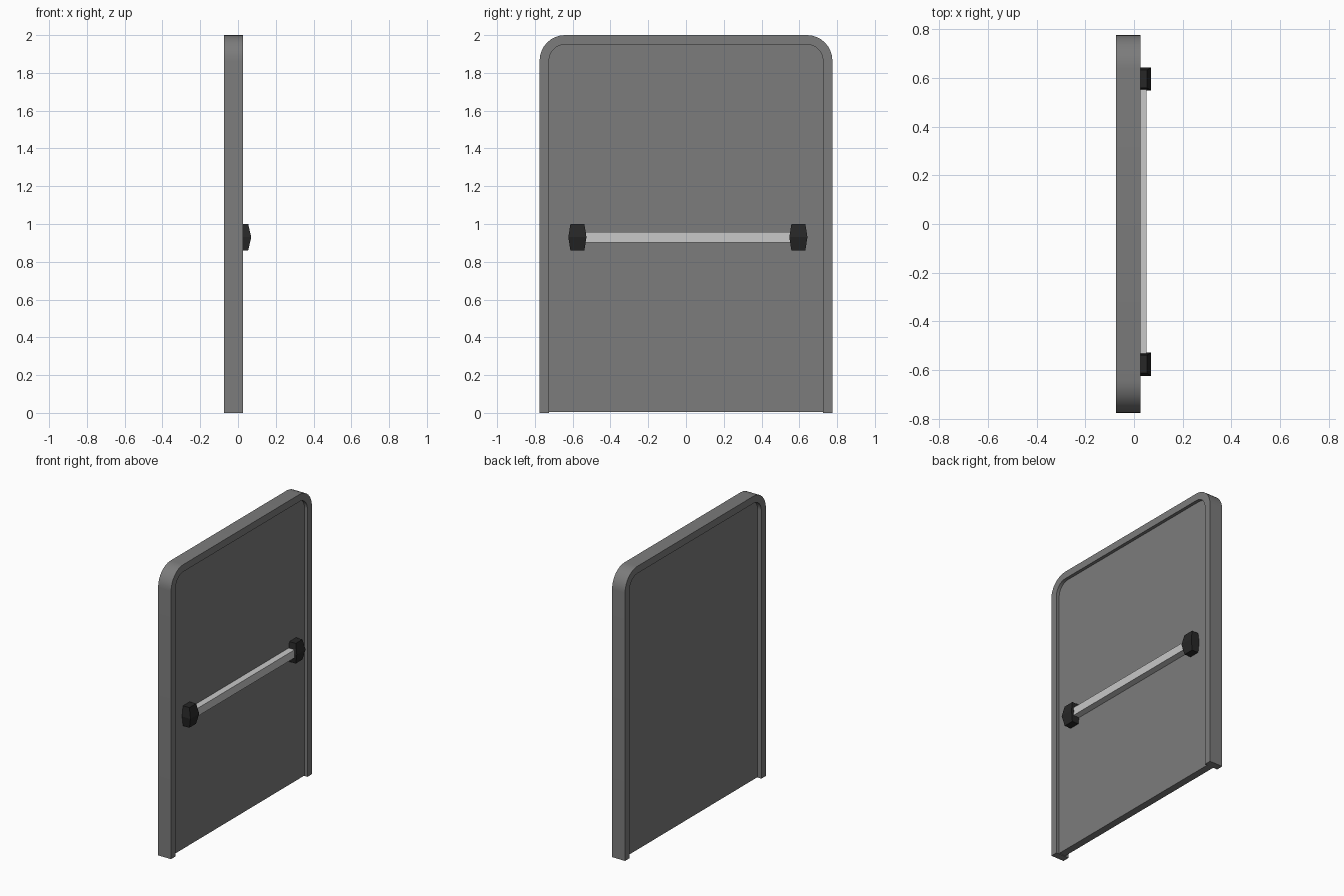
import bpy
import bmesh
from math import cos, sin, pi

cube = bpy.data.objects.get("Cube")
if cube:
    bpy.data.objects.remove(cube)

HALF_WIDTH, HEIGHT, RIM = 0.775, 2.0, 0.05
RADIUS, ARC_STEPS = 0.135, 8
BAR_Z, BAR_Y = 0.93, 0.01


def material(name, value):
    mat = bpy.data.materials.new(name)
    mat.use_nodes = True
    colour = (value, value, value, 1)
    mat.diffuse_color = colour
    mat.node_tree.nodes["Principled BSDF"].inputs["Base Color"].default_value = colour
    return mat


def finish(name, bm, mat, smooth=False):
    bmesh.ops.recalc_face_normals(bm, faces=bm.faces)
    mesh = bpy.data.meshes.new(name)
    bm.to_mesh(mesh)
    bm.free()
    mesh.materials.append(mat)
    obj = bpy.data.objects.new(name, mesh)
    bpy.context.collection.objects.link(obj)
    if smooth:
        bpy.ops.object.select_all(action="DESELECT")
        obj.select_set(True)
        bpy.context.view_layer.objects.active = obj
        bpy.ops.object.shade_smooth_by_angle(angle=pi / 6)
    return obj


def arch(inset):
    """Outline up one side, round both top corners and down the other."""
    side, top, r = HALF_WIDTH - inset, HEIGHT - inset, RADIUS - inset
    right = [(-side, 0)]
    for i in range(ARC_STEPS + 1):
        a = pi / 2 * i / ARC_STEPS
        right.append((-side + r - r * cos(a), top - r + r * sin(a)))
    return right + [(-y, z) for y, z in reversed(right)]


def extrude_x(bm, faces, depth):
    result = bmesh.ops.extrude_face_region(bm, geom=faces)
    verts = [g for g in result["geom"] if isinstance(g, bmesh.types.BMVert)]
    bmesh.ops.translate(bm, verts=verts, vec=(depth, 0, 0))


def box(name, size, centre, mat):
    bm = bmesh.new()
    bmesh.ops.create_cube(bm, size=1)
    bmesh.ops.scale(bm, vec=size, verts=bm.verts)
    bmesh.ops.translate(bm, vec=centre, verts=bm.verts)
    return finish(name, bm, mat)


grey = material("dark grey paint", 0.2)
steel = material("pale steel", 0.58)
black = material("black plastic", 0.02)

# Rounded rim, open at the bottom
bm = bmesh.new()
outer, inner = ([bm.verts.new((-0.073, y, z)) for y, z in arch(d)] for d in (0, RIM))
strip = [bm.faces.new((outer[i], outer[i + 1], inner[i + 1], inner[i]))
         for i in range(len(outer) - 1)]
extrude_x(bm, strip, 0.1)
finish("door_rim", bm, grey, smooth=True)

# Recessed panel inside the rim
bm = bmesh.new()
face = bm.faces.new([bm.verts.new((-0.045, y, max(z, 0.004))) for y, z in arch(RIM - 0.002)])
extrude_x(bm, [face], 0.05)
finish("door_panel", bm, grey)

# Push bar
box("push_bar", (0.055, 1.1, 0.056), (0.023, BAR_Y, BAR_Z), steel)

# End caps, widest and deepest at mid height
for name, side in (("right_bar_cap", -1), ("left_bar_cap", 1)):
    bm = bmesh.new()
    rings = []
    for z, half, front in ((-0.07, 0.037, 0.054), (0, 0.048, 0.07), (0.07, 0.037, 0.054)):
        centre = BAR_Y + side * 0.585
        rings.append([bm.verts.new((x, centre + y, BAR_Z + z)) for x, y in
                      ((0, -half), (front, -half), (front, half), (0, half))])
    for low, high in zip(rings, rings[1:]):
        for i in range(4):
            j = (i + 1) % 4
            bm.faces.new((low[i], low[j], high[j], high[i]))
    bm.faces.new(rings[0])
    bm.faces.new(rings[-1])
    finish(name, bm, black)
